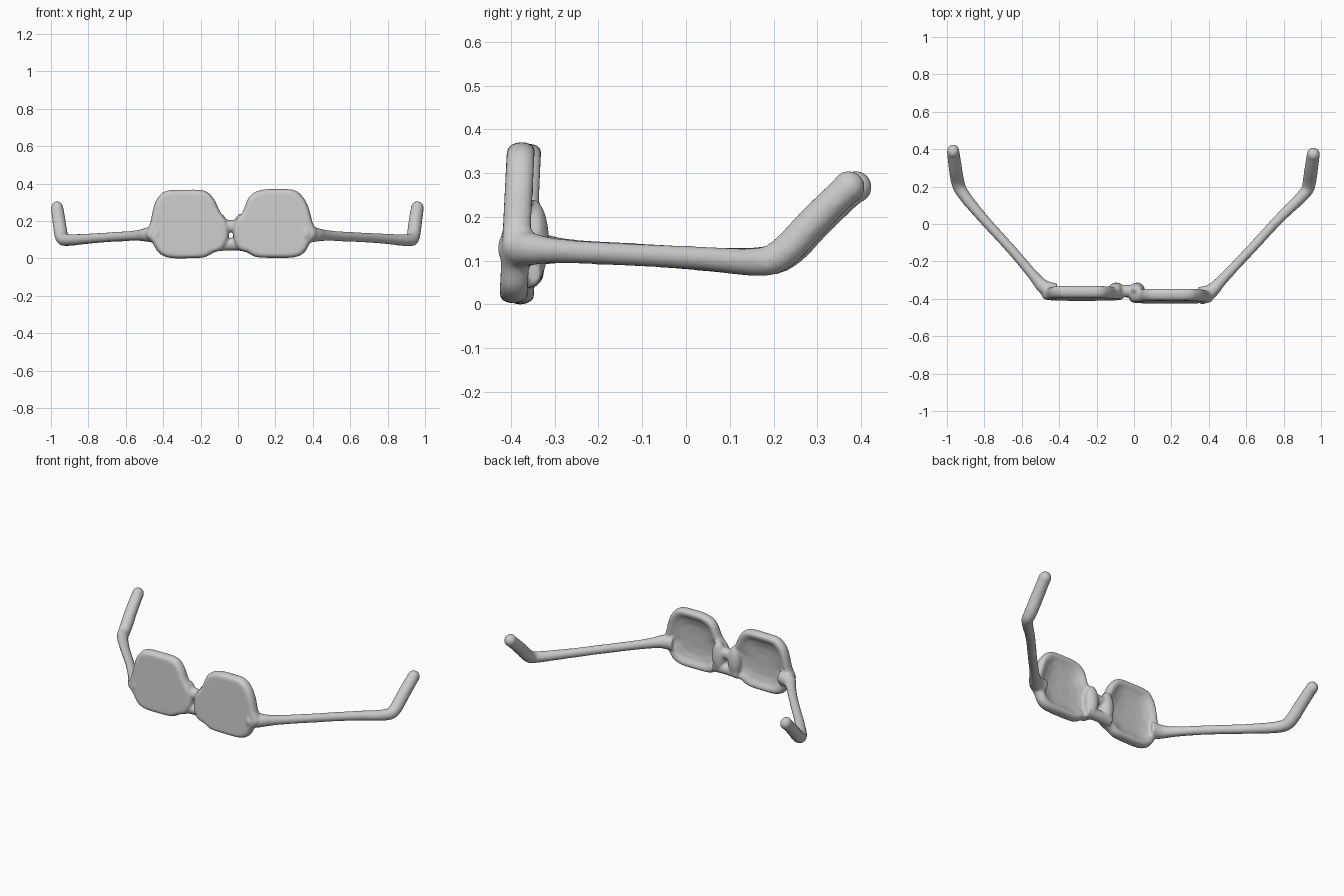
import bpy, bmesh, math
from mathutils import Vector

if "Cube" in bpy.data.objects:
    bpy.data.objects.remove(bpy.data.objects["Cube"])

grey = bpy.data.materials.new("grey_plastic")
grey.diffuse_color = (0.6, 0.6, 0.6, 1)
grey.use_nodes = True
grey.node_tree.nodes["Principled BSDF"].inputs["Base Color"].default_value = grey.diffuse_color
parts = []


def smooth_loop(pts, steps=5):
    # closed Catmull-Rom loop through the points
    out, n = [], len(pts)
    for i in range(n):
        a, b, c, d = (Vector(pts[(i + k) % n]) for k in (-1, 0, 1, 2))
        for s in range(steps):
            t = s / steps
            out.append(0.5 * (2 * b + (c - a) * t + (2 * a - 5 * b + 4 * c - d) * t * t
                              + (3 * b - a - 3 * c + d) * t ** 3))
    return out


def add_mesh(name, bm):
    bmesh.ops.recalc_face_normals(bm, faces=bm.faces)
    me = bpy.data.meshes.new(name)
    bm.to_mesh(me)
    bm.free()
    ob = bpy.data.objects.new(name, me)
    bpy.context.collection.objects.link(ob)
    parts.append(ob)
    return ob


def lens(name, outline, centre, front):
    # flat front, rounded rim, dished back; leans slightly backwards
    loop = smooth_loop(outline)
    c = Vector(centre)
    profile = [(0.5, 0), (0.9, 0), (0.96, 0.007), (0.99, 0.02), (1, 0.033), (0.99, 0.047),
               (0.95, 0.06), (0.9, 0.065), (0.82, 0.061), (0.7, 0.047), (0.5, 0.036), (0.25, 0.032)]
    bm = bmesh.new()
    rings = []
    for s, dy in profile:
        ring = []
        for p in loop:
            q = c + (p - c) * s
            ring.append(bm.verts.new((q.x, front + dy + 0.05 * (q.y - 0.18), q.y)))
        rings.append(ring)
    n = len(loop)
    for a, b in zip(rings, rings[1:]):
        for i in range(n):
            bm.faces.new((a[i], a[(i + 1) % n], b[(i + 1) % n], b[i]))
    bm.faces.new(rings[0])
    bm.faces.new(rings[-1])
    return add_mesh(name, bm)


def ball(name, loc, size):
    bm = bmesh.new()
    bmesh.ops.create_uvsphere(bm, u_segments=24, v_segments=16, radius=1)
    bmesh.ops.scale(bm, vec=size, verts=bm.verts)
    bmesh.ops.translate(bm, vec=loc, verts=bm.verts)
    return add_mesh(name, bm)


def tube(name, pts):
    # soft tube; each point is x, y, z, radius
    cu = bpy.data.curves.new(name, 'CURVE')
    cu.dimensions = '3D'
    cu.bevel_depth = 1
    cu.bevel_resolution = 4
    cu.use_fill_caps = True
    sp = cu.splines.new('NURBS')
    sp.points.add(len(pts) - 1)
    for p, (x, y, z, r) in zip(sp.points, pts):
        p.co = (x, y, z, 1)
        p.radius = r
    sp.order_u = 3
    sp.use_endpoint_u = True
    sp.resolution_u = 8
    ob = bpy.data.objects.new(name, cu)
    bpy.context.collection.objects.link(ob)
    bpy.ops.object.select_all(action='DESELECT')
    ob.select_set(True)
    bpy.context.view_layer.objects.active = ob
    bpy.ops.object.convert(target='MESH')
    parts.append(bpy.context.view_layer.objects.active)


# lenses
lens("left_lens", [(-0.38, 0.362), (-0.28, 0.367), (-0.18, 0.362), (-0.13, 0.32), (-0.095, 0.25),
                   (-0.055, 0.19), (-0.05, 0.11), (-0.08, 0.05), (-0.13, 0.03), (-0.18, 0.005),
                   (-0.27, 0), (-0.37, 0.003), (-0.425, 0.03), (-0.46, 0.085), (-0.495, 0.125),
                   (-0.47, 0.19), (-0.45, 0.28), (-0.425, 0.33)], (-0.275, 0.18), -0.403)
lens("right_lens", [(0.12, 0.365), (0.21, 0.371), (0.30, 0.365), (0.35, 0.325), (0.38, 0.265),
                    (0.40, 0.19), (0.425, 0.13), (0.385, 0.08), (0.355, 0.03), (0.30, 0.005),
                    (0.2, 0.002), (0.1, 0.006), (0.05, 0.03), (0, 0.05), (-0.025, 0.11),
                    (-0.02, 0.19), (0.025, 0.25), (0.06, 0.33)], (0.2, 0.18), -0.418)

# bridge: two short bars with a pinhole between, and two nose pads behind
tube("bridge_top", [(-0.12, -0.36, 0.18, 0.035), (-0.035, -0.355, 0.163, 0.032), (0.05, -0.365, 0.18, 0.035)])
tube("bridge_bottom", [(-0.12, -0.36, 0.07, 0.035), (-0.035, -0.355, 0.08, 0.033), (0.05, -0.365, 0.07, 0.035)])
ball("left_nose_pad", (-0.095, -0.35, 0.145), (0.042, 0.037, 0.095))
ball("right_nose_pad", (0.015, -0.35, 0.145), (0.042, 0.037, 0.095))

# arms with hooked, rounded tips
tube("left_arm", [(-0.42, -0.365, 0.128, 0.05), (-0.475, -0.35, 0.128, 0.042), (-0.53, -0.285, 0.122, 0.027),
                  (-0.66, -0.13, 0.115, 0.026), (-0.80, 0.02, 0.105, 0.027), (-0.925, 0.17, 0.095, 0.033),
                  (-0.945, 0.23, 0.11, 0.037), (-0.957, 0.31, 0.20, 0.036), (-0.967, 0.388, 0.268, 0.034)])
ball("left_tip", (-0.967, 0.388, 0.268), (0.033, 0.037, 0.037))
tube("right_arm", [(0.35, -0.385, 0.128, 0.05), (0.405, -0.372, 0.128, 0.042), (0.465, -0.305, 0.122, 0.027),
                   (0.64, -0.12, 0.113, 0.026), (0.785, 0.04, 0.105, 0.027), (0.925, 0.17, 0.093, 0.033),
                   (0.938, 0.22, 0.11, 0.037), (0.948, 0.30, 0.20, 0.037), (0.959, 0.372, 0.268, 0.035)])
ball("right_tip", (0.959, 0.372, 0.268), (0.035, 0.037, 0.037))

# fuse the parts into one softly blended body
bpy.ops.object.select_all(action='DESELECT')
for ob in parts:
    ob.select_set(True)
bpy.context.view_layer.objects.active = parts[0]
bpy.ops.object.join()
body = bpy.context.view_layer.objects.active
body.name = "spectacles"
body.data.materials.clear()
body.data.materials.append(grey)
rm = body.modifiers.new("fuse", 'REMESH')
rm.mode = 'VOXEL'
rm.voxel_size = 0.007
rm.use_smooth_shade = True
sm = body.modifiers.new("soften", 'SMOOTH')
sm.factor = 0.5
sm.iterations = 5
